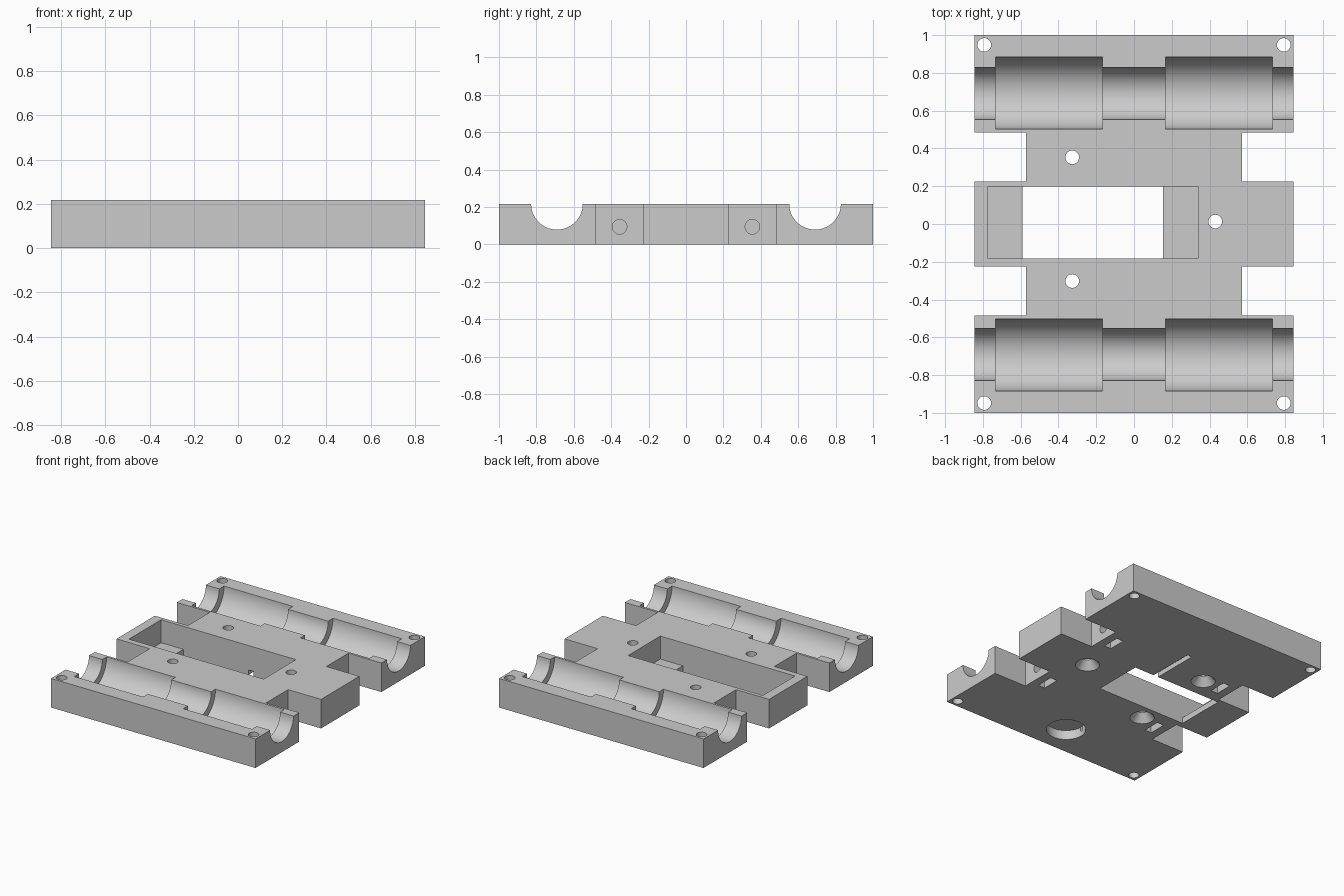
import bpy
import math

cube = bpy.data.objects.get("Cube")
if cube:
    bpy.data.objects.remove(cube, do_unlink=True)

W, H = 0.845, 0.217          # half width, plate thickness
OVER = 0.02                  # cutter overshoot

grey = bpy.data.materials.new("light_grey")
grey.use_nodes = True
colour = (0.6, 0.6, 0.6, 1)
grey.diffuse_color = colour
grey.node_tree.nodes["Principled BSDF"].inputs["Base Color"].default_value = colour


def box(name, x0, x1, y0, y1, z0, z1):
    bpy.ops.mesh.primitive_cube_add(size=1, location=((x0 + x1) / 2, (y0 + y1) / 2, (z0 + z1) / 2))
    ob = bpy.context.object
    ob.name = name
    ob.scale = (x1 - x0, y1 - y0, z1 - z0)
    bpy.ops.object.transform_apply(location=False, rotation=False, scale=True)
    return ob


def rod(name, centre, r0, r1, length, along_x=False, sides=48):
    bpy.ops.mesh.primitive_cone_add(vertices=sides, radius1=r0, radius2=r1, depth=length, location=centre,
                                    rotation=(0, math.pi / 2 if along_x else 0, 0))
    bpy.context.object.name = name
    return bpy.context.object


plate = box("bearing_plate", -W, W, -1, 1, 0, H)
plate.data.materials.append(grey)


def cut(tool):
    """Subtract a cutter from the plate and discard it."""
    tool.hide_render = True
    mod = plate.modifiers.new("cut", 'BOOLEAN')
    mod.operation = 'DIFFERENCE'
    mod.solver = 'EXACT'
    mod.object = tool
    bpy.ops.object.select_all(action='DESELECT')
    bpy.context.view_layer.objects.active = plate
    plate.select_set(True)
    bpy.ops.object.modifier_apply(modifier=mod.name)
    bpy.data.objects.remove(tool, do_unlink=True)


for sy in (-1, 1):
    # Rod groove with two wider bearing seats
    cut(rod("rod_groove", (0, sy * 0.69, H), 0.138, 0.138, 2, True, 96))
    for sx in (-1, 1):
        cut(rod("bearing_seat", (sx * 0.45, sy * 0.693, H), 0.191, 0.191, 0.569, True, 96))
        # Side notch
        x0, x1 = sorted((sx * 0.572, sx * 1))
        y0, y1 = sorted((sy * 0.226, sy * 0.485))
        cut(box("side_notch", x0, x1, y0, y1, -OVER, H + OVER))
        # Corner screw hole
        cut(rod("corner_hole", (sx * 0.793, sy * 0.948, H / 2), 0.036, 0.036, 0.5))
        # Belt screw bore in the notch wall, with its nut slot below
        cut(rod("side_bore", (sx * 0.5, sy * 0.355, 0.094), 0.039, 0.039, 0.24, True))
        cut(box("nut_slot", sx * 0.48 - 0.028, sx * 0.48 + 0.028,
                sy * 0.355 - 0.066, sy * 0.355 + 0.066, -OVER, 0.16))

# Central pocket with a thin ledge at each end
cut(box("pocket", -0.774, 0.34, -0.182, 0.198, 0.045, H + OVER))
cut(box("pocket_opening", -0.59, 0.154, -0.182, 0.198, -OVER, 0.1))

# Countersunk mounting holes
for x, y in ((0.43, 0.013), (-0.327, 0.353), (-0.327, -0.302)):
    cut(rod("mount_hole", (x, y, H / 2), 0.036, 0.036, 0.5))
    cut(rod("countersink", (x, y, 0.02), 0.1, 0.036, 0.08))

# Round recess and wire channel on the underside
cut(rod("round_recess", (-0.03, -0.765, 0.02), 0.136, 0.136, 0.1))
cut(box("wire_channel", -0.05, -0.01, 0.15, 0.56, -OVER, 0.035))

bpy.ops.object.select_all(action='DESELECT')
plate.select_set(True)
bpy.context.view_layer.objects.active = plate
bpy.ops.object.shade_smooth_by_angle(angle=math.radians(25))
